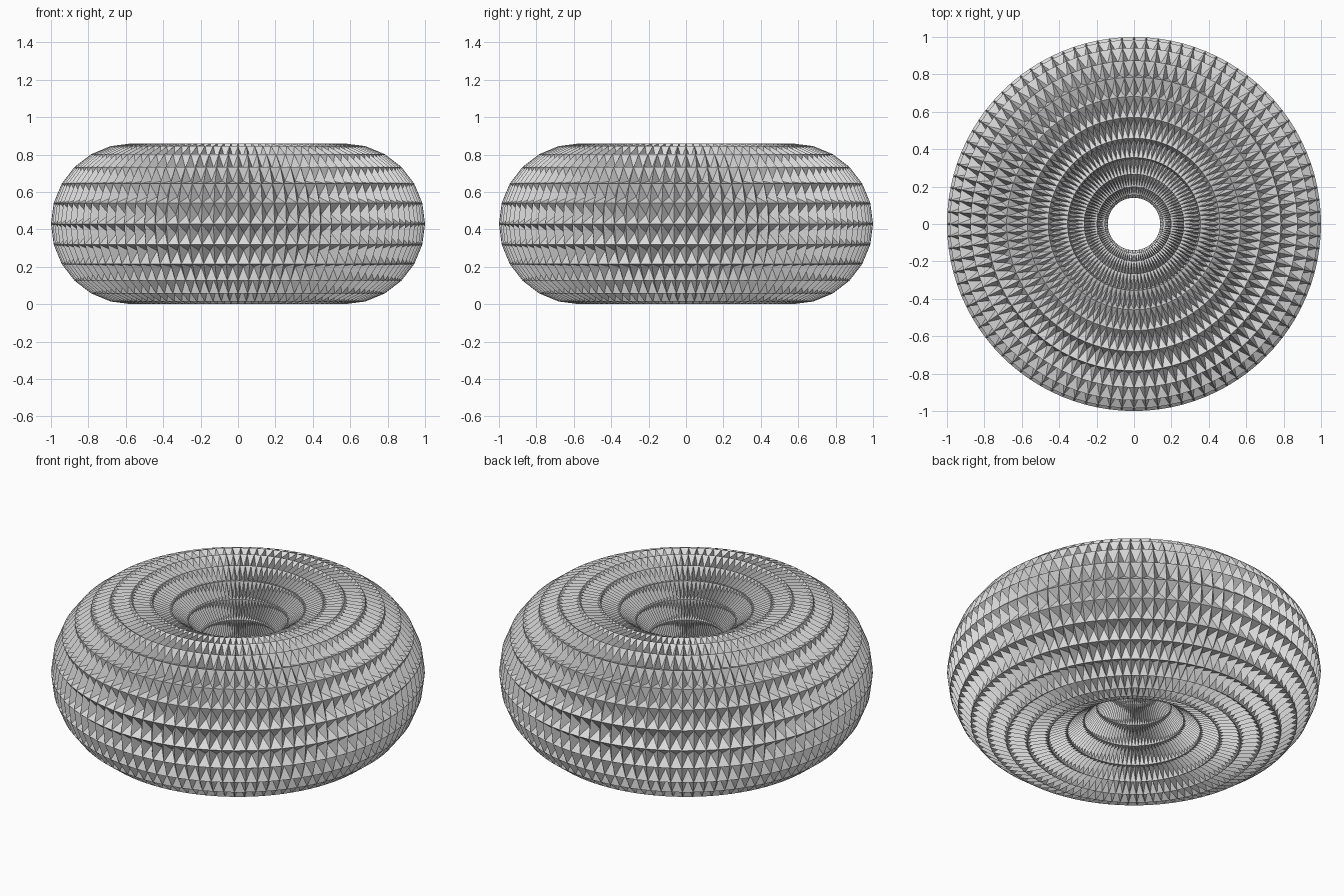
import bpy
import bmesh

if "Cube" in bpy.data.objects:
    bpy.data.objects.remove(bpy.data.objects["Cube"], do_unlink=True)

MAJOR_RADIUS, MINOR_RADIUS = 0.57, 0.43
DENT_DEPTH = 0.05

# Plain light grey surface
grey = bpy.data.materials.new("light grey")
grey.use_nodes = True
colour = (0.7, 0.7, 0.7, 1)
grey.diffuse_color = colour
grey.node_tree.nodes["Principled BSDF"].inputs["Base Color"].default_value = colour

# Thick ring resting on the ground
bpy.ops.mesh.primitive_torus_add(
    major_segments=96, minor_segments=24,
    major_radius=MAJOR_RADIUS, minor_radius=MINOR_RADIUS,
    location=(0, 0, MINOR_RADIUS))
ring = bpy.context.object
ring.name = "dimpled_ring"
ring.data.materials.append(grey)

# Pyramid-shaped dent in every cell of the ring
bm = bmesh.new()
bm.from_mesh(ring.data)
bmesh.ops.recalc_face_normals(bm, faces=bm.faces)
bmesh.ops.poke(bm, faces=bm.faces[:], offset=-DENT_DEPTH)
for face in bm.faces:
    face.smooth = False
bm.to_mesh(ring.data)
bm.free()
